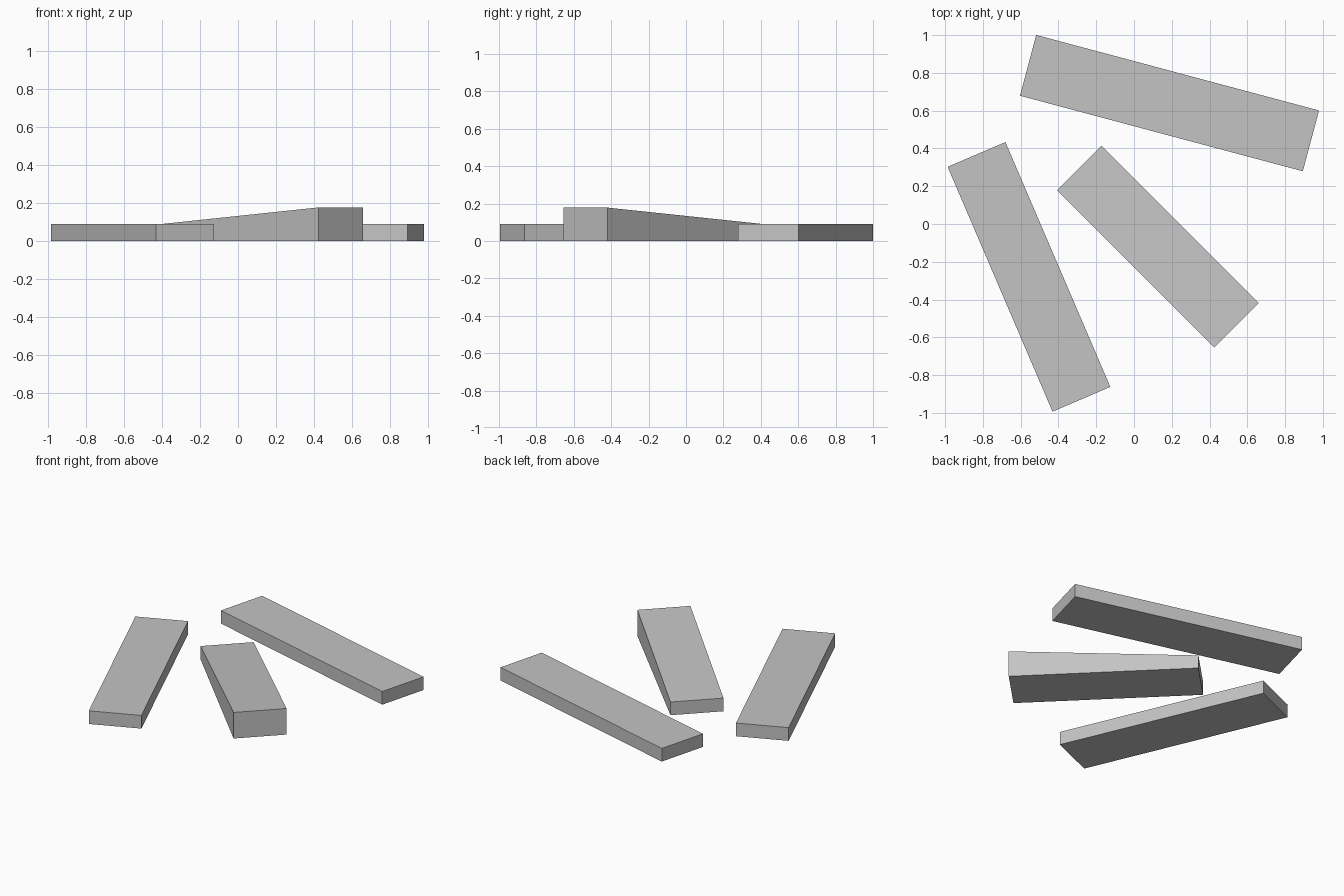
import bpy
import bmesh
import math
from mathutils import Matrix

cube = bpy.data.objects.get("Cube")
if cube:
    bpy.data.objects.remove(cube, do_unlink=True)

THICK = 0.09   # plank thickness
WIDTH = 0.333  # shared width of all pieces

grey = bpy.data.materials.new("plain_grey")
grey.use_nodes = True
colour = (0.55, 0.55, 0.55, 1.0)
grey.diffuse_color = colour
grey.node_tree.nodes["Principled BSDF"].inputs["Base Color"].default_value = colour


def plank(name, length, centre, angle, end_height=THICK):
    """Flat-bottomed board along local x; its top rises to end_height at +x."""
    bm = bmesh.new()
    bmesh.ops.create_cube(bm, size=1.0,
                          matrix=Matrix.Diagonal((length, WIDTH, 1.0, 1.0)))
    for v in bm.verts:
        top = end_height if v.co.x > 0 else THICK
        v.co.z = top if v.co.z > 0 else 0.0
    mesh = bpy.data.meshes.new(name)
    bm.to_mesh(mesh)
    bm.free()
    mesh.materials.append(grey)
    obj = bpy.data.objects.new(name, mesh)
    obj.location = (*centre, 0.0)
    obj.rotation_euler.z = math.radians(angle)
    bpy.context.collection.objects.link(obj)
    return obj


# Two level planks and one tapered ramp, scattered on the ground
plank("back_plank", 1.55, (0.188, 0.64), -14.95)
plank("right_plank", 1.41, (-0.556, -0.28), -66.8)
plank("centre_ramp", 1.178, (0.126, -0.12), -45, end_height=0.178)
